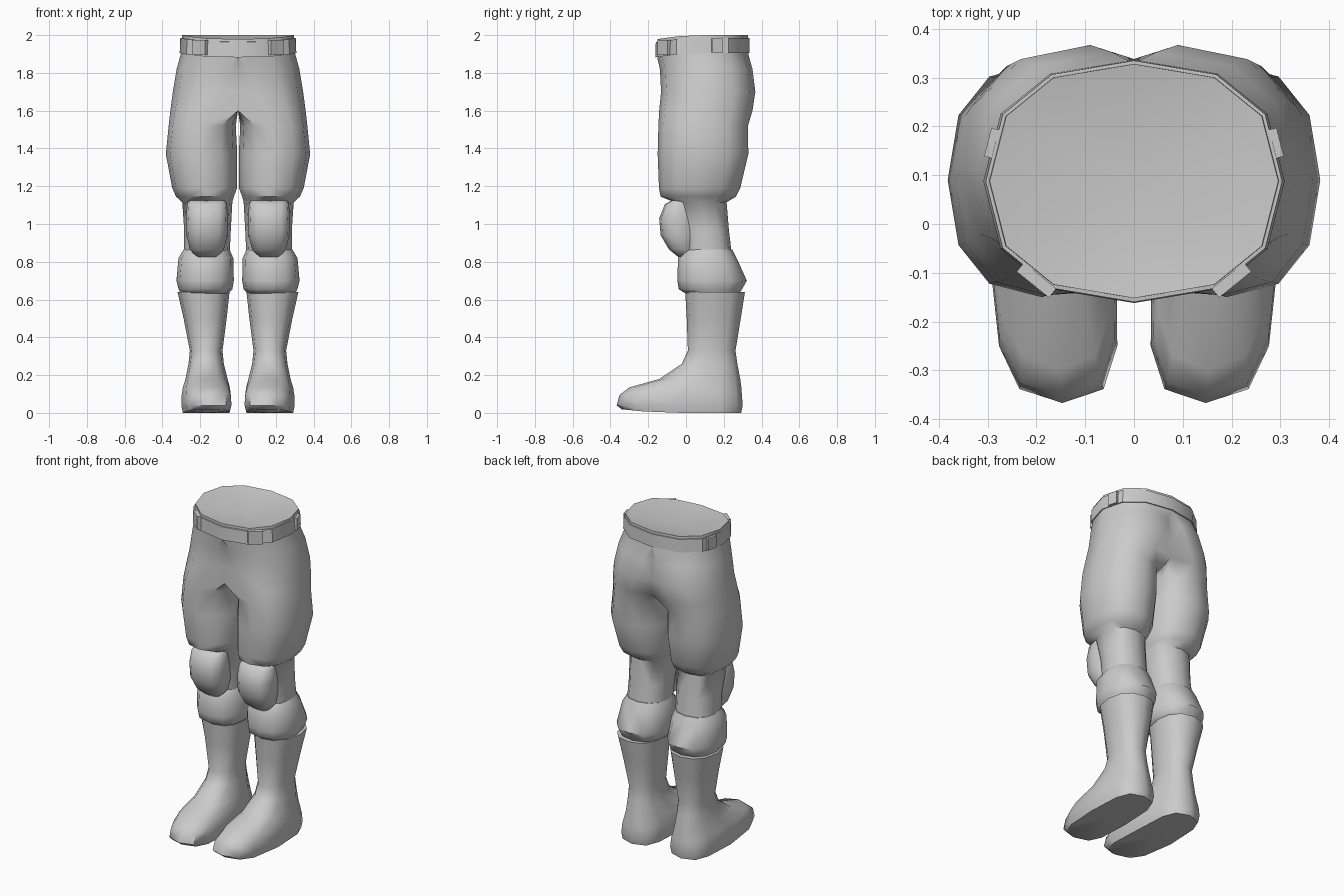
import bpy, bmesh
from math import sin, cos, pi, radians
from mathutils import Matrix

SEG = 6  # segments per half ring


def finish(name, bm, sharp=50):
    me = bpy.data.meshes.new(name)
    bm.to_mesh(me)
    bm.free()
    for p in me.polygons:
        p.use_smooth = True
    me.set_sharp_from_angle(angle=radians(sharp))
    ob = bpy.data.objects.new(name, me)
    bpy.context.collection.objects.link(ob)
    m = ob.modifiers.new("Mirror", 'MIRROR')
    m.use_axis[0] = True
    m.merge_threshold = 0.0005
    return ob


def ring_points(z, x0, x1, xc, y0, y1, p=0.85):
    """Rounded section: outer side reaches x1, inner side x0, front/back poles at xc."""
    cy, ry, pts = (y0 + y1) / 2, (y1 - y0) / 2, []
    for k in range(2 * SEG):
        a = -pi / 2 + pi * k / SEG
        c = abs(cos(a)) ** p if abs(cos(a)) > 1e-6 else 0
        s = abs(sin(a)) ** p * (1 if sin(a) > 0 else -1) if abs(sin(a)) > 1e-6 else 0
        x = xc + ((x1 if k <= SEG else x0) - xc) * c
        y = cy + ry * s
        if x <= 0:  # stop at the centre plane, keeping the belly nearly flat
            x = 0
            if y < cy:
                y = y * 0.3 + y0 * 0.7
        pts.append((x, y, z))
    return pts


def loft(name, rings, dip=0.0, caps=True, closed=False, shape=None, sharp=50):
    bm = bmesh.new()
    rows = [[bm.verts.new(v) for v in ring_points(*r)] for r in rings]
    n = 2 * SEG
    pairs = list(zip(rows, rows[1:])) + ([(rows[-1], rows[0])] if closed else [])
    for a, b in pairs:
        for k in range(n):
            bm.faces.new((a[k], a[(k + 1) % n], b[(k + 1) % n], b[k]))
    if caps:
        for row, r, d in ((rows[0], rings[0], dip), (rows[-1], rings[-1], 0)):
            c = bm.verts.new((r[3], (r[4] + r[5]) / 2, r[0] - d))
            for k in range(n):
                bm.faces.new((row[k], row[(k + 1) % n], c))
    bmesh.ops.recalc_face_normals(bm, faces=bm.faces)
    inner = [f for f in bm.faces if all(v.co.x < 1e-5 for v in f.verts)]
    bmesh.ops.delete(bm, geom=inner, context='FACES')
    if shape:
        for v in bm.verts:
            shape(v.co)
    return finish(name, bm, sharp)


# Waistline drops slightly at the front
def waist_tilt(co):
    if co.z > 1.85 and co.y < 0:
        co.z += 0.14 * co.y


# Sole: raised toe and arch, toes turned slightly inward
def foot_shape(co):
    if co.z < 0.02:
        if co.y < -0.15:
            co.z += 0.1 * (-0.15 - co.y)
        elif -0.02 < co.y < 0.14:
            co.z += 0.02
    if co.z < 0.2 and co.y < -0.1:
        co.x += 0.08 * (co.y + 0.1)


# Trousers: rings are (z, inner x, outer x, pole x, front y, back y)
loft("trousers", [
    (2.0, 0, .296, 0, -.152, .328),
    (1.90, 0, .303, 0, -.152, .33),
    (1.82, -.3, .325, .045, -.138, .352),
    (1.70, -.3, .345, .09, -.132, .367),
    (1.60, -.15, .358, .14, -.142, .352),
    (1.52, .012, .367, .18, -.146, .328),
    (1.37, .004, .382, .19, -.15, .33),
    (1.19, .005, .348, .18, -.143, .287),
    (1.145, .022, .328, .17, -.135, .265),
    (1.115, .03, .295, .165, -.06, .215),
    (0.97, .038, .285, .165, -.025, .227),
    (0.82, .045, .288, .165, -.005, .245),
], dip=.05, shape=waist_tilt)

# Belt band
loft("belt", [
    (1.905, 0, .295, 0, -.15, .325),
    (1.905, 0, .309, 0, -.162, .337),
    (1.985, 0, .304, 0, -.160, .335),
    (1.985, 0, .290, 0, -.148, .322),
], caps=False, closed=True, shape=waist_tilt, sharp=35)

# Belt loops
for name, x, y, z, ang, w, h in (("front_belt_loop", .2, -.115, 1.935, 39, .085, .08),
                                 ("side_belt_loop", .288, .165, 1.945, 104, .06, .075)):
    bm = bmesh.new()
    bmesh.ops.create_cube(bm, size=1, matrix=Matrix.Translation((x, y, z))
                          @ Matrix.Rotation(radians(ang), 4, 'Z')
                          @ Matrix.Diagonal((w, .024, h, 1)))
    finish(name, bm, 30)

# Knee pads
loft("knee_pad", [
    (1.125, .07, .26, .165, -.075, .03, .6),
    (1.105, .058, .27, .165, -.112, .04, .7),
    (1.03, .053, .275, .165, -.142, .06, .75),
    (0.94, .055, .272, .165, -.134, .06, .75),
    (0.865, .075, .255, .165, -.09, .06, .75),
    (0.825, .11, .22, .165, -.04, .04, .8),
])

# Padded cuffs below the knee
loft("shin_cuff", [
    (0.865, .045, .288, .165, -.008, .245),
    (0.82, .025, .315, .165, -.042, .268),
    (0.70, .022, .326, .17, -.046, .322),
    (0.655, .03, .315, .17, -.038, .297),
    (0.63, .055, .30, .17, .0, .28),
])

# Boots: shaft and foot
loft("boot", [
    (0.64, .045, .32, .18, -.004, .312),
    (0.50, .06, .288, .175, .004, .29),
    (0.33, .082, .255, .17, .01, .262),
    (0.26, .075, .262, .17, -.022, .272),
    (0.18, .055, .278, .168, -.14, .287),
    (0.135, .043, .292, .168, -.30, .293, .75),
    (0.095, .038, .298, .168, -.352, .296, .65),
    (0.04, .035, .30, .168, -.367, .30, .62),
    (0.0, .045, .292, .168, -.34, .292, .62),
], shape=foot_shape)
